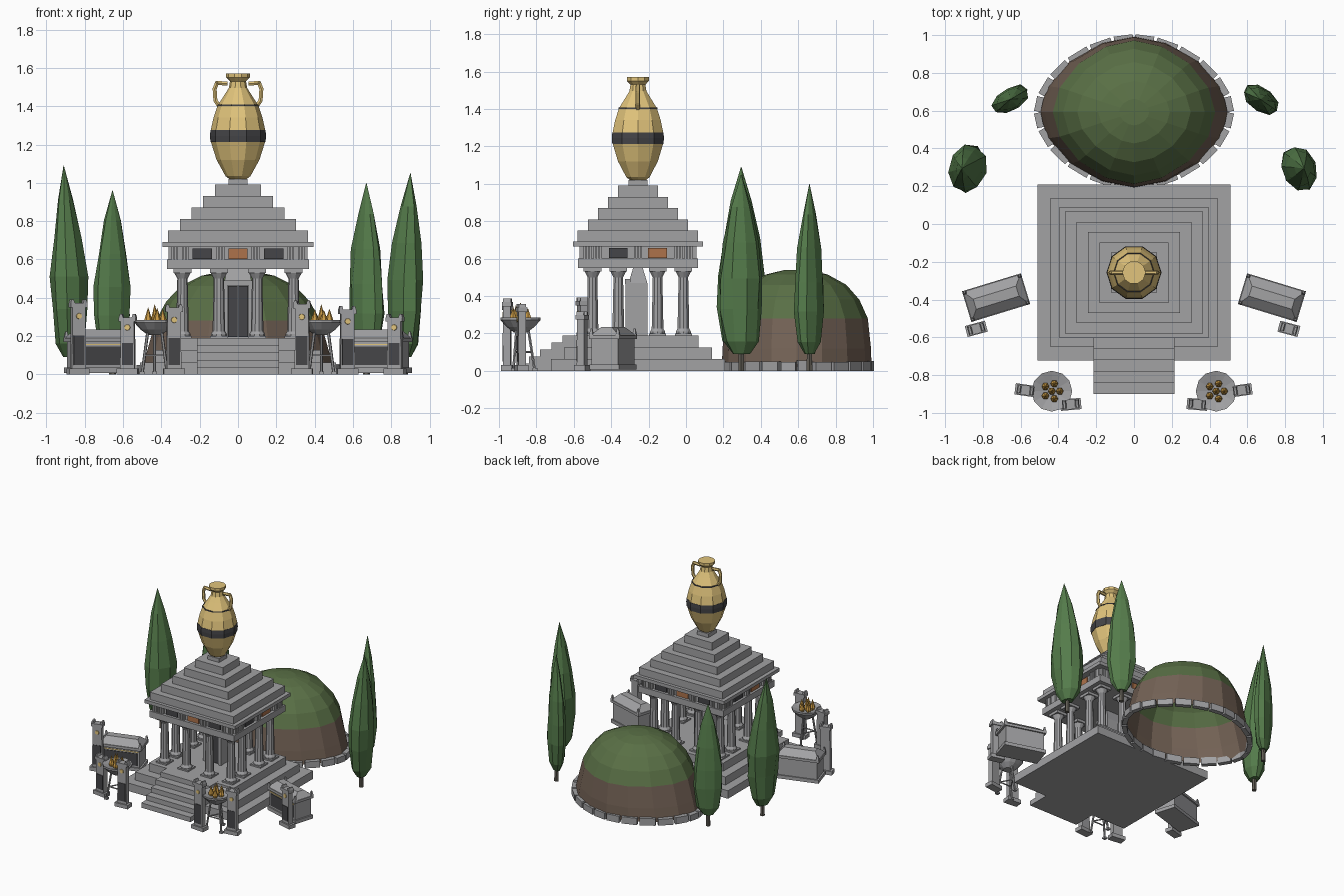
import bpy, random
from math import sin, cos, pi, radians
from mathutils import Matrix, Vector

if "Cube" in bpy.data.objects:
    bpy.data.objects.remove(bpy.data.objects["Cube"])

random.seed(4)
I = Matrix.Identity(4)

def material(name, rgb):
    m = bpy.data.materials.new(name)
    m.diffuse_color = (*rgb, 1)
    m.use_nodes = True
    m.node_tree.nodes["Principled BSDF"].inputs["Base Color"].default_value = m.diffuse_color
    return m

gold = material("gold", (0.75, 0.55, 0.2))
dark = material("dark_stone", (0.06, 0.06, 0.065))
rust = material("rust", (0.42, 0.17, 0.07))
green = material("grass", (0.1, 0.16, 0.06))
earth = material("earth", (0.17, 0.12, 0.09))
leaf = material("cypress_green", (0.09, 0.2, 0.07))
bark = material("bark", (0.12, 0.11, 0.09))
flame_mat = material("flame", (0.6, 0.33, 0.06))
stone = material("stone", (0.36, 0.36, 0.37))

def mesh(name, verts, faces, M=I, mat=None):
    me = bpy.data.meshes.new(name)
    me.from_pydata([M @ Vector(v) for v in verts], [], faces)
    ob = bpy.data.objects.new(name, me)
    bpy.context.collection.objects.link(ob)
    me.materials.append(mat or stone)
    return ob

def box(name, c, hx, hy, z0, z1, M=I, mat=None, tx=1, ty=1):
    """Box by centre (x, y), half sizes and heights; tx/ty taper the top."""
    v = [(c[0] + sx * hx * kx, c[1] + sy * hy * ky, z)
         for z, kx, ky in ((z0, 1, 1), (z1, tx, ty))
         for sx, sy in ((-1, -1), (1, -1), (1, 1), (-1, 1))]
    f = [(3, 2, 1, 0), (4, 5, 6, 7)] + [(i, (i + 1) % 4, (i + 1) % 4 + 4, i + 4) for i in range(4)]
    return mesh(name, v, f, M, mat)

def lathe(name, prof, n, M=I, mat=None, caps=True, jitter=0, sx=1, sy=1):
    """Revolve (radius, z) points with n flat sides."""
    v = []
    for r, z in prof:
        for i in range(n):
            a, k = 2 * pi * i / n, r * (1 + random.uniform(-jitter, jitter))
            v.append((k * sx * cos(a), k * sy * sin(a), z))
    f = [(j * n + i, j * n + (i + 1) % n, (j + 1) * n + (i + 1) % n, (j + 1) * n + i)
         for j in range(len(prof) - 1) for i in range(n)]
    if caps:
        f += [tuple(reversed(range(n))), tuple(range(len(v) - n, len(v)))]
    return mesh(name, v, f, M, mat)

def tube(name, pts, r, n=6, M=I, mat=None):
    """Straight rods joined along a path."""
    for a, b in zip(pts, pts[1:]):
        a, b = Vector(a), Vector(b)
        T = Matrix.Translation(a) @ (b - a).to_track_quat('Z', 'Y').to_matrix().to_4x4()
        lathe(name, [(r, -r * .4), (r, (b - a).length + r * .4)], n, M @ T, mat)

def at(x, y, z=0, deg=0):
    return Matrix.Translation((x, y, z)) @ Matrix.Rotation(radians(deg), 4, 'Z')

CY = -0.257
C = (0, CY)

# Stepped platform and front stair
for i in range(3):
    box(f"platform_step_{i+1}", C, .512 - .07 * i, .465 - .07 * i, .063 * i, .063 * (i + 1))
for i in range(5):
    y0 = -.9 + .06 * i
    box(f"stair_{i+1}", (0, (y0 - .55) / 2), .215, (-.55 - y0) / 2, 0, .038 * (i + 1))

# Colonnade
col = [(.042, .19), (.042, .21), (.033, .225), (.027, .5), (.043, .53)]
for x in (-.29, -.1, .1, .29):
    for y in (-.243, -.105, .105, .243):
        if abs(x) > .2 or abs(y) > .2:
            lathe("column", col, 10, at(x, CY + y))
            box("column_base", (x, CY + y), .046, .046, .188, .2)
            box("column_capital", (x, CY + y), .047, .047, .53, .552)

# Inner shrine with dark door leaves
box("shrine", C, .075, .05, .189, .47)
box("shrine_top", C, .075, .05, .47, .552, tx=.75, ty=.5)
for s in (-1, 1):
    box("door_leaf", (s * .028, CY - .053), .025, .008, .195, .46, mat=dark)
    box("door_jamb", (s * .067, CY - .055), .011, .012, .189, .48)
box("door_lintel", (0, CY - .055), .082, .014, .465, .49)

# Entablature
box("architrave", C, .37, .32, .55, .6)
box("frieze", C, .345, .295, .6, .668)
box("cornice", C, .395, .347, .665, .692)

# Frieze decoration on all four sides
for k in range(4):
    R = at(0, CY, 0, 90 * k)
    d = .295 if k % 2 == 0 else .345
    panels = (-.187, 0, .187) if k % 2 == 0 else (-.105, .105)
    trigs = (-.325, -.28, -.093, .093, .28, .325) if k % 2 == 0 else (-.27, -.215, 0, .215, .27)
    for i, x in enumerate(panels):
        box("metope", (x, -d - .003), .05, .007, .603, .658, R, rust if i % 2 else dark)
    for x in trigs:
        for o in (-.016, 0, .016):
            box("triglyph_bar", (x + o, -d - .006), .006, .012, .6, .666, R)

# Stepped pyramid roof
for i in range(5):
    box(f"roof_step_{i+1}", C, .365 - .061 * i, .322 - .054 * i, .69 + .06 * i, .75 + .06 * i)
box("urn_plinth", C, .05, .05, .99, 1.02)

# Urn
U = at(0, CY)
lathe("urn_lower_body", [(.045, 1.02), (.065, 1.035), (.112, 1.12), (.142, 1.215)], 10, U, gold)
lathe("urn_band", [(.144, 1.212), (.146, 1.245), (.144, 1.275)], 10, U, dark)
lathe("urn_upper_body", [(.142, 1.275), (.128, 1.34), (.106, 1.405), (.07, 1.46), (.048, 1.495),
                         (.042, 1.53), (.062, 1.55), (.062, 1.57)], 10, U, gold)
lathe("urn_shoulder_line", [(.109, 1.4), (.109, 1.408)], 10, U, dark)
for s in (-1, 1):
    tube("urn_handle", [(s * .06, 0, 1.518), (s * .11, 0, 1.522), (s * .122, 0, 1.49),
                        (s * .118, 0, 1.43), (s * .095, 0, 1.395)], .012, 6, U, gold)

# Grass mound with stone kerb: a slightly pointed oval
MY = .592

def oval(a, rx, ry, p=1.12):
    f = lambda t: (1 if t > 0 else -1) * abs(t) ** p
    return Vector((rx * f(cos(a)), ry * f(sin(a)), 0))

def mound(name, prof, mat, n=16):
    """Rings of (x radius, y radius, z)."""
    v = [oval(2 * pi * i / n, rx, ry) + Vector((0, 0, z)) for rx, ry, z in prof for i in range(n)]
    f = [(j * n + i, j * n + (i + 1) % n, (j + 1) * n + (i + 1) % n, (j + 1) * n + i)
         for j in range(len(prof) - 1) for i in range(n)]
    mesh(name, v, f, at(0, MY), mat)

mound("mound_earth", [(.5, .4, .02), (.475, .397, .12), (.43, .38, .28)], earth)
mound("mound_grass", [(.43, .38, .28), (.375, .335, .38), (.3, .265, .46), (.19, .165, .515),
                      (.08, .07, .538), (.001, .001, .54)], green)
N = 24
for i in range(N):
    p, q = (oval(2 * pi * (i + k) / N, .512, .395) for k in (.06, .94))
    T = Matrix.Translation((p + q) / 2 + Vector((0, MY, 0))) @ (q - p).to_track_quat('X', 'Z').to_matrix().to_4x4()
    box("kerb_stone", (0, 0), (q - p).length / 2, .018, 0, random.uniform(.046, .056), T)

# Cypress trees: x, y, height, half sizes, turn, outward lean of the tip
for x, y, h, a, b, t, lean in ((-.875, .295, 1.09, .097, .133, -15, -.035), (-.655, .66, .96, .112, .064, 30, 0),
                               (.67, .66, 1.0, .112, .064, -35, 0), (.87, .295, 1.05, .097, .128, 20, .03)):
    k = h - .09
    prof = [(.35, .09), (.72, .09 + .07 * k), (.93, .09 + .25 * k), (.96, .09 + .42 * k),
            (.76, .09 + .62 * k), (.42, .09 + .82 * k), (.01, h)]
    crown = lathe("cypress_crown", prof, 9, at(x, y, 0, t), leaf, True, .1, a, b)
    for vert in crown.data.vertices:
        vert.co.x += lean * max(0, vert.co.z / h - .4) / .6
    lathe("cypress_trunk", [(.018, 0), (.015, .14)], 6, at(x, y), bark)

# Grave stelae: x, y, height, turn
for x, y, h, t in ((-.835, -.555, .385, 15), (-.575, -.88, .31, -8), (-.335, -.955, .36, 5),
                   (.335, -.955, .38, -5), (.57, -.88, .35, 8), (.82, -.555, .31, -15)):
    M = at(x, y, 0, t)
    box("stele_base", (0, 0), .055, .03, 0, .03, M)
    box("stele_shaft", (0, 0), .038, .02, .03, h - .03, M, tx=.92)
    box("stele_panel", (0, -.019), .029, .004, .05, h * .53, M, dark)
    box("stele_cap", (0, 0), .045, .026, h - .035, h - .012, M)
    for s in (-1, 1):
        box("stele_horn", (s * .034, 0), .011, .02, h - .012, h + .006, M, tx=.5)
    F = M @ Matrix.Translation((0, -.017, h * .79)) @ Matrix.Rotation(pi / 2, 4, 'X')
    lathe("stele_rosette", [(.017, 0), (.015, .008)], 8, F, gold)

for s in (-1, 1):
    # Sarcophagus
    M = at(s * .73, -.39, 0, -s * 17)
    box("sarcophagus_foot", (0, 0), .16, .083, .008, .035, M)
    box("sarcophagus_body", (0, 0), .148, .074, .035, .172, M)
    box("sarcophagus_panel", (0, -.073), .13, .005, .05, .145, M, dark)
    box("sarcophagus_gold_line", (0, -.075), .14, .004, .153, .159, M, gold)
    box("sarcophagus_lid_edge", (0, 0), .163, .085, .17, .19, M)
    box("sarcophagus_lid", (0, 0), .158, .08, .19, .235, M, tx=.75, ty=.35)
    for cx in (-.152, .152):
        for cy in (-.074, .074):
            box("lid_horn", (cx, cy), .011, .011, .188, .225, M, tx=.4, ty=.4)

    # Tripod brazier with flames
    B = at(s * .435, -.885)
    lathe("brazier_bowl", [(.035, .205), (.075, .235), (.108, .272), (.108, .285), (.09, .28), (.03, .262)], 12, B)
    for i in range(3):
        a = radians(90 + 120 * i)
        tube("brazier_leg", [(.075 * cos(a), .075 * sin(a), .008), (.04 * cos(a), .04 * sin(a), .235)], .008, 6, B)
        box("brazier_foot", (.077 * cos(a), .077 * sin(a)), .013, .013, 0, .014, B)
        b = a + 2 * pi / 3
        tube("brazier_brace", [(.06 * cos(a), .06 * sin(a), .1), (.06 * cos(b), .06 * sin(b), .1)], .005, 5, B)
    for i in range(6):
        a, r = 2 * pi * i / 5, .042 if i < 5 else 0
        h = .365 if i == 5 else random.uniform(.325, .35)
        lathe("flame", [(.014, .262), (.02, .285), (.001, h)], 6, B @ at(r * cos(a), r * sin(a)), flame_mat)
